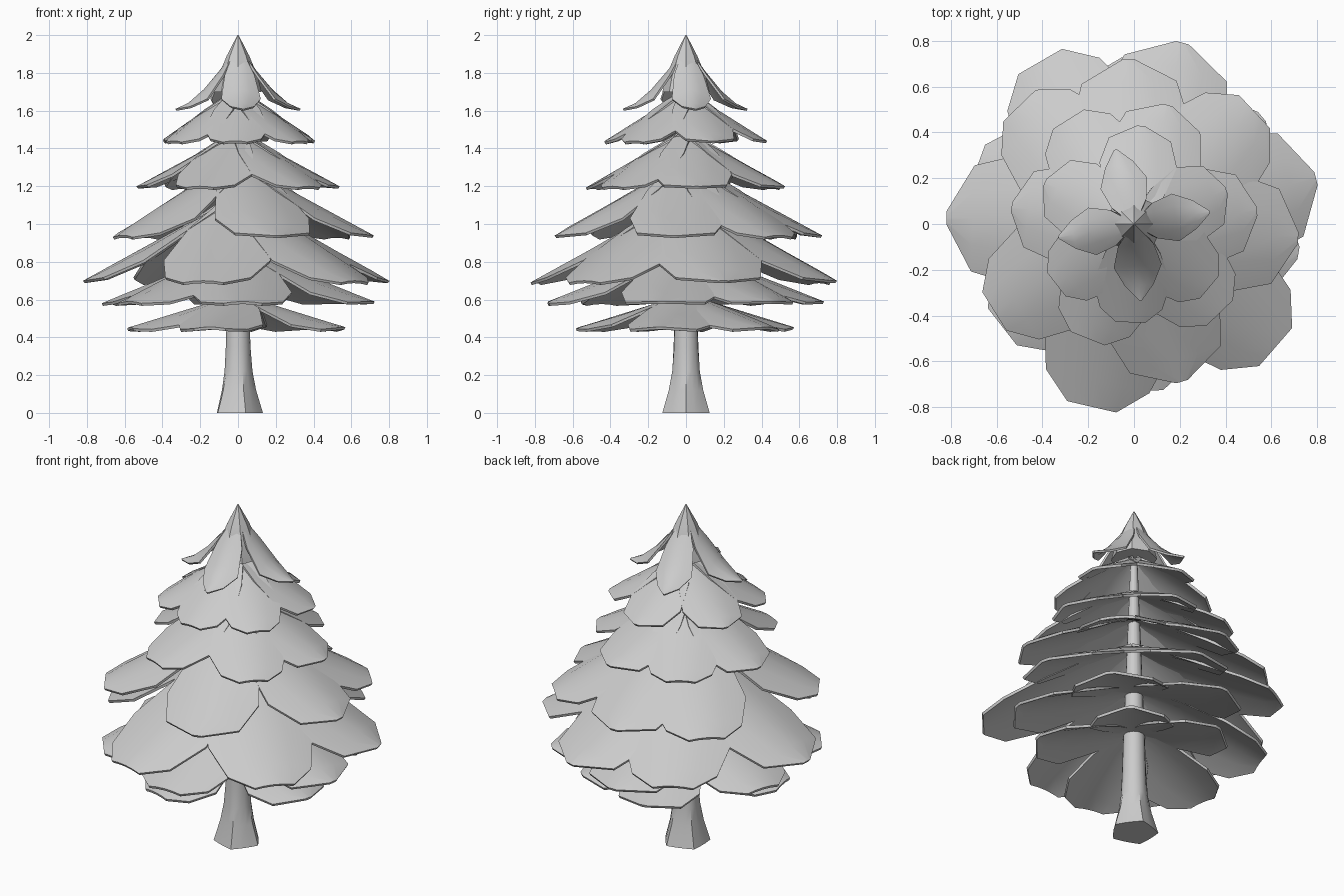
import bpy, bmesh
from math import radians, sin, cos, pi

if "Cube" in bpy.data.objects:
    bpy.data.objects.remove(bpy.data.objects["Cube"])


def make_object(name, bm):
    bmesh.ops.recalc_face_normals(bm, faces=bm.faces)
    mesh = bpy.data.meshes.new(name)
    bm.to_mesh(mesh)
    bm.free()
    ob = bpy.data.objects.new(name, mesh)
    bpy.context.collection.objects.link(ob)
    bpy.ops.object.select_all(action='DESELECT')
    bpy.context.view_layer.objects.active = ob
    ob.select_set(True)
    bpy.ops.object.shade_smooth_by_angle(angle=radians(35))


def lathe(name, profile, sides, lobes=0, lobe_depth=0, lobe_top=1):
    """Stack of rings (radius, z); lobes fade out towards lobe_top."""
    bm = bmesh.new()
    rings = []
    for r, z in profile:
        depth = lobe_depth * max(0, 1 - z / lobe_top)
        angles = [2 * pi * i / sides for i in range(sides)]
        radii = [r * (1 + depth * cos(lobes * a)) for a in angles]
        rings.append([bm.verts.new((q * cos(a), q * sin(a), z))
                      for a, q in zip(angles, radii)])
    for lo, hi in zip(rings, rings[1:]):
        for i in range(sides):
            j = (i + 1) % sides
            bm.faces.new((lo[i], lo[j], hi[j], hi[i]))
    bm.faces.new(rings[0])
    bm.faces.new(rings[-1])
    make_object(name, bm)


def bough(name, angle, reach, tip_z, root_z, width, arch, outline,
          curve=1.0, thick=0.015):
    """Thin drooping pad, arched across; outline is (distance, half width)."""
    a = radians(angle)
    bm = bmesh.new()
    rows = []
    for t, w in outline:
        row = []
        for v in (-1, -.5, 0, .5, 1):
            u, r = v * w * width, t * reach
            z = tip_z + (root_z - tip_z) * (1 - t) ** curve - arch * (v * w) ** 2
            row.append(bm.verts.new((r * cos(a) - u * sin(a),
                                     r * sin(a) + u * cos(a), z)))
        rows.append(row)
    for lo, hi in zip(rows, rows[1:]):
        for i in range(4):
            bm.faces.new((lo[i], hi[i], hi[i + 1], lo[i + 1]))
    # thickness below the top surface
    top = list(bm.faces)
    rim = [e for e in bm.edges if e.is_boundary]
    bm.normal_update()
    sign = 1 if sum(f.normal.z for f in top) > 0 else -1
    low = {v: bm.verts.new(v.co - v.normal * thick * sign) for v in list(bm.verts)}
    for f in top:
        bm.faces.new([low[v] for v in reversed(f.verts)])
    for e in rim:
        p, q = e.verts
        bm.faces.new((p, q, low[q], low[p]))
    make_object(name, bm)


def pad_outline(blunt):
    return ((.02, .25), (.3, .72), (.6, 1), (.86, .8), (1, blunt))


# Trunk with flared, lobed roots
lathe("trunk", [(.12, 0), (.09, .12), (.074, .22), (.066, .35), (.06, .55), (.012, 1.88)],
      15, lobes=5, lobe_depth=.1, lobe_top=.35)

# Boughs per tier: tip height, root height, half width, reach, directions
tiers = [
    (.455, .63, .23, .58, (-14, 48, 102, 190, -105)),
    (.59, .88, .27, .73, (-10, 40, 92, 160, 218, -88)),
    (.70, 1.15, .29, .82, (14, 75, 178, 120, -41, 257)),
    (.94, 1.33, .26, .72, (-73, -5, 92, 43, 134, 212)),
    (1.20, 1.49, .21, .54, (6, 172, 74, 122, 248, -46)),
    (1.44, 1.71, .17, .43, (20, 86, 155, 218, 268, -40)),
]
for n, (tip_z, root_z, width, reach, angles) in enumerate(tiers, 1):
    for k, ang in enumerate(angles):
        pointed = k < 3  # first three are pointed, the rest blunt
        bough(f"bough_tier{n}_{k + 1}", ang, reach, tip_z, root_z, width,
              width * .25, pad_outline(.1 if pointed else .38))

# Pointed crown
lathe("crown_tip", [(.125, 1.7), (.105, 1.78), (.06, 1.89), (.003, 2)], 8)

# Four narrow leaflets sweeping down from the crown
leaf = ((.02, .1), (.28, .75), (.55, 1), (.8, .6), (1, .06))
for k, ang in enumerate((9, 104, 190, -85), 1):
    bough(f"crown_leaflet_{k}", ang, .335, 1.61, 1.95, .105, .05, leaf,
          curve=1.5, thick=.012)
